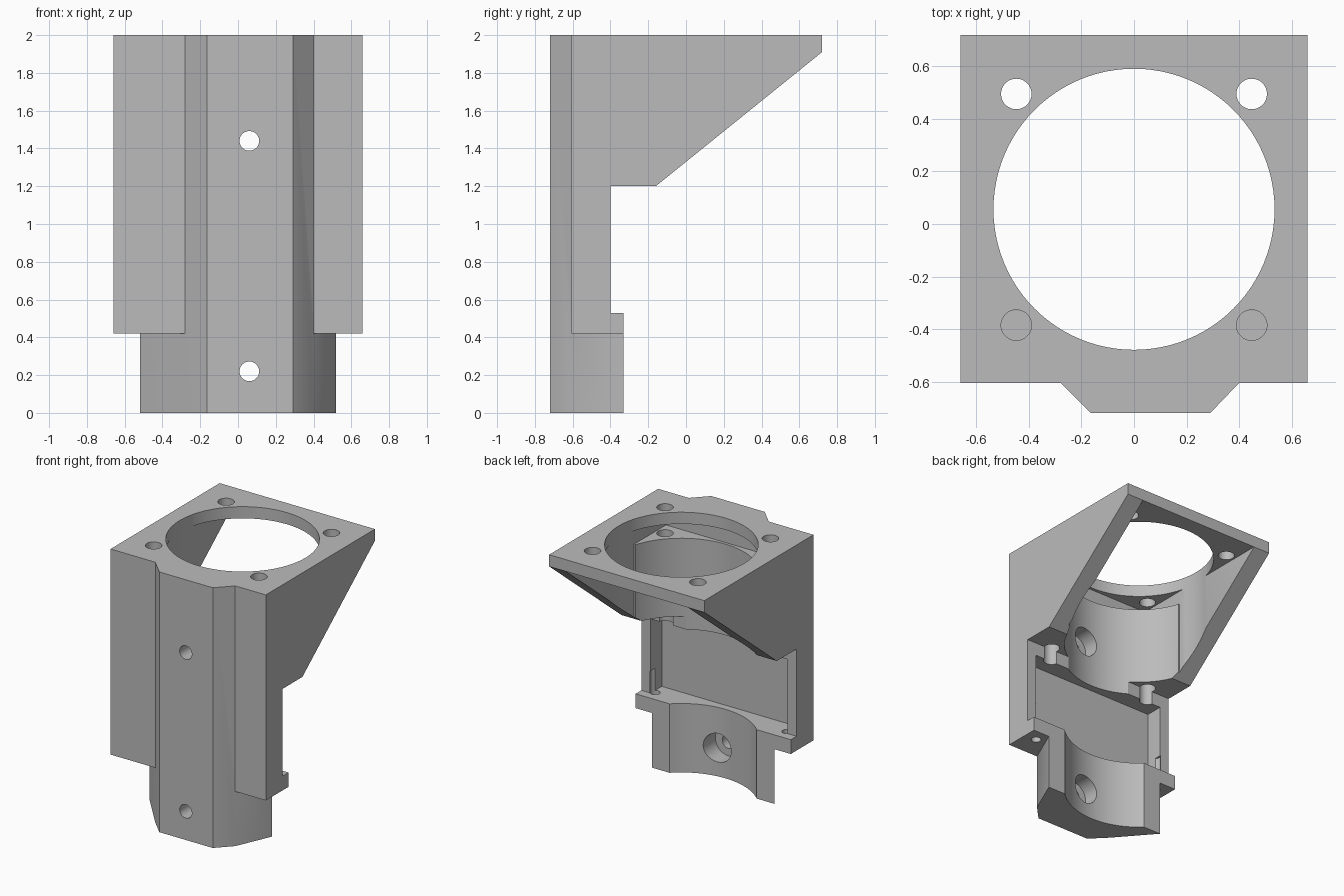
import bpy, bmesh, math
from mathutils import Matrix, Vector

cube = bpy.data.objects.get("Cube")
if cube:
    bpy.data.objects.remove(cube, do_unlink=True)

grey = bpy.data.materials.new("light_grey")
grey.use_nodes = True
COLOUR = (0.5, 0.5, 0.5, 1)
grey.diffuse_color = COLOUR
grey.node_tree.nodes["Principled BSDF"].inputs["Base Color"].default_value = COLOUR


def to_object(name, bm):
    bmesh.ops.recalc_face_normals(bm, faces=bm.faces)
    mesh = bpy.data.meshes.new(name)
    bm.to_mesh(mesh)
    bm.free()
    mesh.materials.append(grey)
    obj = bpy.data.objects.new(name, mesh)
    bpy.context.collection.objects.link(obj)
    return obj


def prism(name, points, low, high, axis="z"):
    """Extrude an outline: xy points along z, or yz points along x."""
    bm = bmesh.new()
    place = (lambda a, b: (a, b, low)) if axis == "z" else (lambda a, b: (low, a, b))
    face = bm.faces.new([bm.verts.new(place(a, b)) for a, b in points])
    out = bmesh.ops.extrude_face_region(bm, geom=[face])["geom"]
    step = Vector((0, 0, high - low)) if axis == "z" else Vector((high - low, 0, 0))
    bmesh.ops.translate(bm, vec=step, verts=[v for v in out if isinstance(v, bmesh.types.BMVert)])
    return to_object(name, bm)


def box(name, half_x, y, z):
    return prism(name, [(y[0], z[0]), (y[1], z[0]), (y[1], z[1]), (y[0], z[1])],
                 -half_x, half_x, "x")


def cylinder(name, radius, start, end, sides=48):
    start, end = Vector(start), Vector(end)
    bm = bmesh.new()
    turn = (end - start).to_track_quat("Z", "Y").to_matrix().to_4x4()
    bmesh.ops.create_cone(bm, cap_ends=True, segments=sides, radius1=radius, radius2=radius,
                          depth=(end - start).length,
                          matrix=Matrix.Translation((start + end) / 2) @ turn)
    return to_object(name, bm)


def combine(target, other, operation):
    mod = target.modifiers.new(other.name, "BOOLEAN")
    mod.operation, mod.solver, mod.object = operation, "EXACT", other
    bpy.context.view_layer.objects.active = target
    bpy.ops.object.modifier_apply(modifier=mod.name)
    bpy.data.objects.remove(other, do_unlink=True)


# Main body: top plate, sloping side brackets and front wall in one side profile
bracket = prism("mount_bracket", [
    (-0.605, 0.42), (-0.33, 0.42), (-0.33, 0.53), (-0.4, 0.53), (-0.4, 1.2),
    (-0.16, 1.2), (0.72, 1.91), (0.72, 2), (-0.605, 2)], -0.66, 0.66, "x")

# Raised spine on the front, and the lower clamp
spine = prism("spine", [(0.4, -0.56), (0.4, -0.605), (0.29, -0.72), (-0.165, -0.72),
                        (-0.28, -0.605), (-0.28, -0.56)], 0, 2)
clamp = prism("lower_clamp", [(0.52, -0.33), (0.4, -0.605), (-0.28, -0.605), (-0.52, -0.33)],
              0, 0.5)
combine(bracket, clamp, "UNION")
combine(bracket, spine, "UNION")

# Large vertical bore, rear cavity, gap under the plate, and the middle recess
cutters = [
    cylinder("bore", 0.535, (0, 0.056, -0.1), (0, 0.056, 2.1), 96),
    box("rear_cavity", 0.52, (-0.11, 0.9), (0.9, 1.91)),
    box("plate_gap", 0.52, (-0.5, 0.1), (1.8, 1.91)),
    box("middle_recess", 0.58, (-0.535, -0.2), (0.53, 1.1)),
]

# Corner screw holes and small pin holes on both sides
for s in (-1, 1):
    for y in (-0.385, 0.495):
        cutters.append(cylinder("corner_hole", 0.058, (s * 0.448, y, 0.9), (s * 0.448, y, 2.1)))
    cutters.append(cylinder("pin_hole", 0.035, (s * 0.56, -0.425, 0.3), (s * 0.56, -0.425, 0.7), 24))

# Screw holes through the spine with wider pockets on the inside
for z in (0.22, 1.44):
    cutters.append(cylinder("screw_hole", 0.052, (0.06, -0.9, z), (0.06, -0.3, z)))
    cutters.append(cylinder("screw_pocket", 0.11, (0.06, -0.6, z), (0.06, -0.3, z)))

for cutter in cutters:
    combine(bracket, cutter, "DIFFERENCE")

# Smooth bores, sharp edges
bpy.ops.object.select_all(action="DESELECT")
bracket.select_set(True)
bpy.context.view_layer.objects.active = bracket
bpy.ops.object.shade_smooth_by_angle(angle=math.radians(30))
